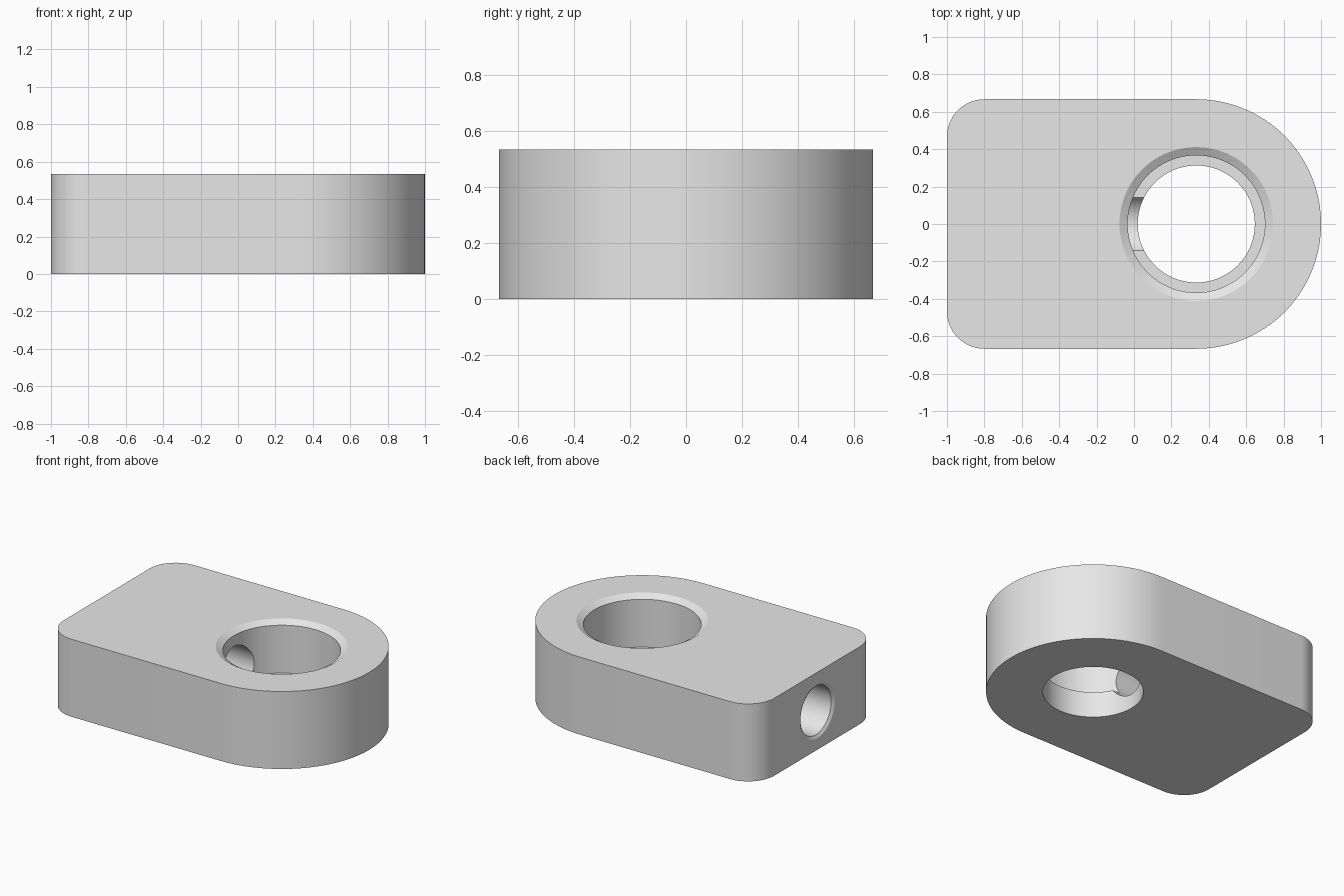
import bpy, bmesh, math
from mathutils import Matrix

if "Cube" in bpy.data.objects:
    bpy.data.objects.remove(bpy.data.objects["Cube"], do_unlink=True)

HEIGHT = 0.533
HALF_WIDTH = 0.667
BORE_X = 0.333
CORNER = 0.2

grey = bpy.data.materials.new("plain grey")
grey.use_nodes = True
grey.diffuse_color = (0.8, 0.8, 0.8, 1)
grey.node_tree.nodes["Principled BSDF"].inputs["Base Color"].default_value = (0.8, 0.8, 0.8, 1)


def add_object(name, bm):
    bmesh.ops.recalc_face_normals(bm, faces=bm.faces)
    mesh = bpy.data.meshes.new(name)
    bm.to_mesh(mesh)
    bm.free()
    mesh.materials.append(grey)
    obj = bpy.data.objects.new(name, mesh)
    bpy.context.collection.objects.link(obj)
    return obj


def arc(cx, cy, r, start, end, steps):
    angles = [math.radians(start + (end - start) * i / steps) for i in range(steps + 1)]
    return [(cx + r * math.cos(a), cy + r * math.sin(a)) for a in angles]


def turned_cutter(name, profile, matrix, steps=96):
    """Solid of revolution about local z from (radius, z) points."""
    bm = bmesh.new()
    rings = [[bm.verts.new((x, y, z)) for x, y in arc(0, 0, r, 0, 360, steps)[:-1]]
             for r, z in profile]
    for low, high in zip(rings, rings[1:]):
        for i in range(steps):
            j = (i + 1) % steps
            bm.faces.new((low[i], low[j], high[j], high[i]))
    bm.faces.new(rings[0])
    bm.faces.new(rings[-1])
    bm.transform(matrix)
    cutter = add_object(name, bm)
    cutter.hide_render = True
    return cutter


# Body: round nose on +x, two rounded corners on -x
outline = (arc(BORE_X, 0, HALF_WIDTH, -90, 90, 64)
           + arc(CORNER - 1, HALF_WIDTH - CORNER, CORNER, 90, 180, 16)
           + arc(CORNER - 1, CORNER - HALF_WIDTH, CORNER, 180, 270, 16))
bm = bmesh.new()
base = bm.faces.new([bm.verts.new((x, y, 0)) for x, y in outline])
top = bmesh.ops.extrude_face_region(bm, geom=[base], use_keep_orig=True)
bmesh.ops.translate(bm, vec=(0, 0, HEIGHT),
                    verts=[v for v in top["geom"] if isinstance(v, bmesh.types.BMVert)])
body = add_object("body", bm)

# Stepped main bore with a shallow top chamfer
bore = turned_cutter("bore_cutter", [
    (0.313, -0.1), (0.313, 0.178), (0.367, 0.178),
    (0.367, HEIGHT - 0.026), (0.411, HEIGHT), (0.411, HEIGHT + 0.1),
], Matrix.Translation((BORE_X, 0, 0)))

# Side hole from the flat end into the bore
side = turned_cutter("side_hole_cutter", [
    (0.187, -0.1), (0.187, 0), (0.167, 0.012), (0.167, 1 + BORE_X),
], Matrix.Translation((-1, 0, HEIGHT / 2)) @ Matrix.Rotation(math.pi / 2, 4, "Y"))

bpy.ops.object.select_all(action="DESELECT")
body.select_set(True)
bpy.context.view_layer.objects.active = body
for cutter in (bore, side):
    cut = body.modifiers.new(cutter.name, "BOOLEAN")
    cut.operation = "DIFFERENCE"
    cut.solver = "EXACT"
    cut.object = cutter
    bpy.ops.object.modifier_apply(modifier=cut.name)
    bpy.data.objects.remove(cutter, do_unlink=True)

bpy.ops.object.shade_smooth_by_angle(angle=math.radians(22))
